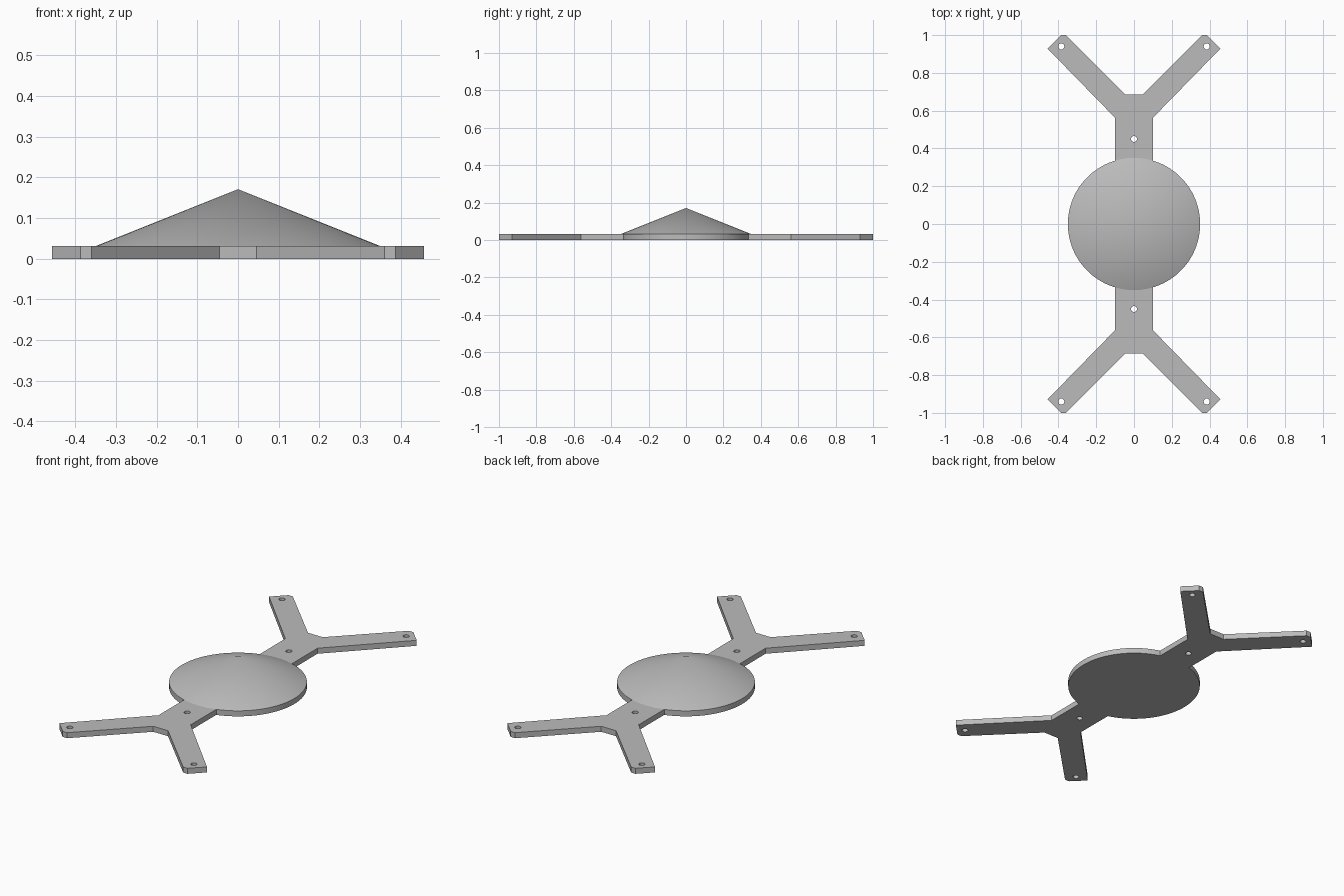
import bpy, bmesh, math

old = bpy.data.objects.get("Cube")
if old:
    bpy.data.objects.remove(old, do_unlink=True)

THICK, APEX = 0.031, 0.171
RADIUS, NECK = 0.35, 0.1

grey = bpy.data.materials.new("light_grey")
grey.use_nodes = True
colour = (0.5, 0.5, 0.5, 1)
grey.diffuse_color = colour
grey.node_tree.nodes["Principled BSDF"].inputs["Base Color"].default_value = colour


def arc(start, end, steps, r=RADIUS, cx=0, cy=0):
    """Points on a circle, both ends included."""
    angles = [start + (end - start) * i / steps for i in range(steps + 1)]
    return [(cx + r * math.cos(a), cy + r * math.sin(a)) for a in angles]


def add_spline(curve, points):
    spline = curve.splines.new("POLY")
    spline.points.add(len(points) - 1)
    for p, (x, y) in zip(spline.points, points):
        p.co = (x, y, 0, 1)
    spline.use_cyclic_u = True
    spline.use_smooth = False


# Outline: round hub, necks and forked arms
corner = math.acos(NECK / RADIUS)
side = arc(-corner, corner, 52)
arm = [(NECK, 0.562), (0.458, 0.929), (0.387, 1.0), (0.36, 1.0), (0.046, 0.686)]
back_right = arm
back_left = [(-x, y) for x, y in reversed(arm)]
half = side + back_right + back_left
outline = half + [(-x, -y) for x, y in half]

# Flat plate with screw holes
curve = bpy.data.curves.new("base_plate", "CURVE")
curve.dimensions = "2D"
curve.fill_mode = "BOTH"
curve.extrude = THICK / 2
add_spline(curve, outline)
for sy in (-1, 1):
    for x, y in ((0, 0.45), (-0.385, 0.94), (0.385, 0.94)):
        add_spline(curve, arc(0, 2 * math.pi, 24, 0.016, x, sy * y)[:-1])
plate = bpy.data.objects.new("base_plate", curve)
plate.location.z = THICK / 2
bpy.context.collection.objects.link(plate)
bpy.context.view_layer.objects.active = plate
plate.select_set(True)
bpy.ops.object.convert(target="MESH")
plate = bpy.context.object
plate.data.materials.clear()
plate.data.materials.append(grey)
bpy.ops.object.shade_flat()

# Shallow cone on the hub, sharing the hub's rim points
ring = side + arc(corner, math.pi - corner, 16)[1:-1]
ring += [(-x, -y) for x, y in ring]
bm = bmesh.new()
rim = [bm.verts.new((x, y, THICK)) for x, y in ring]
tip = bm.verts.new((0, 0, APEX))
for a, b in zip(rim, rim[1:] + rim[:1]):
    bm.faces.new((a, b, tip)).smooth = True
mesh = bpy.data.meshes.new("cone_cover")
bm.to_mesh(mesh)
bm.free()
mesh.materials.append(grey)
cone = bpy.data.objects.new("cone_cover", mesh)
bpy.context.collection.objects.link(cone)
